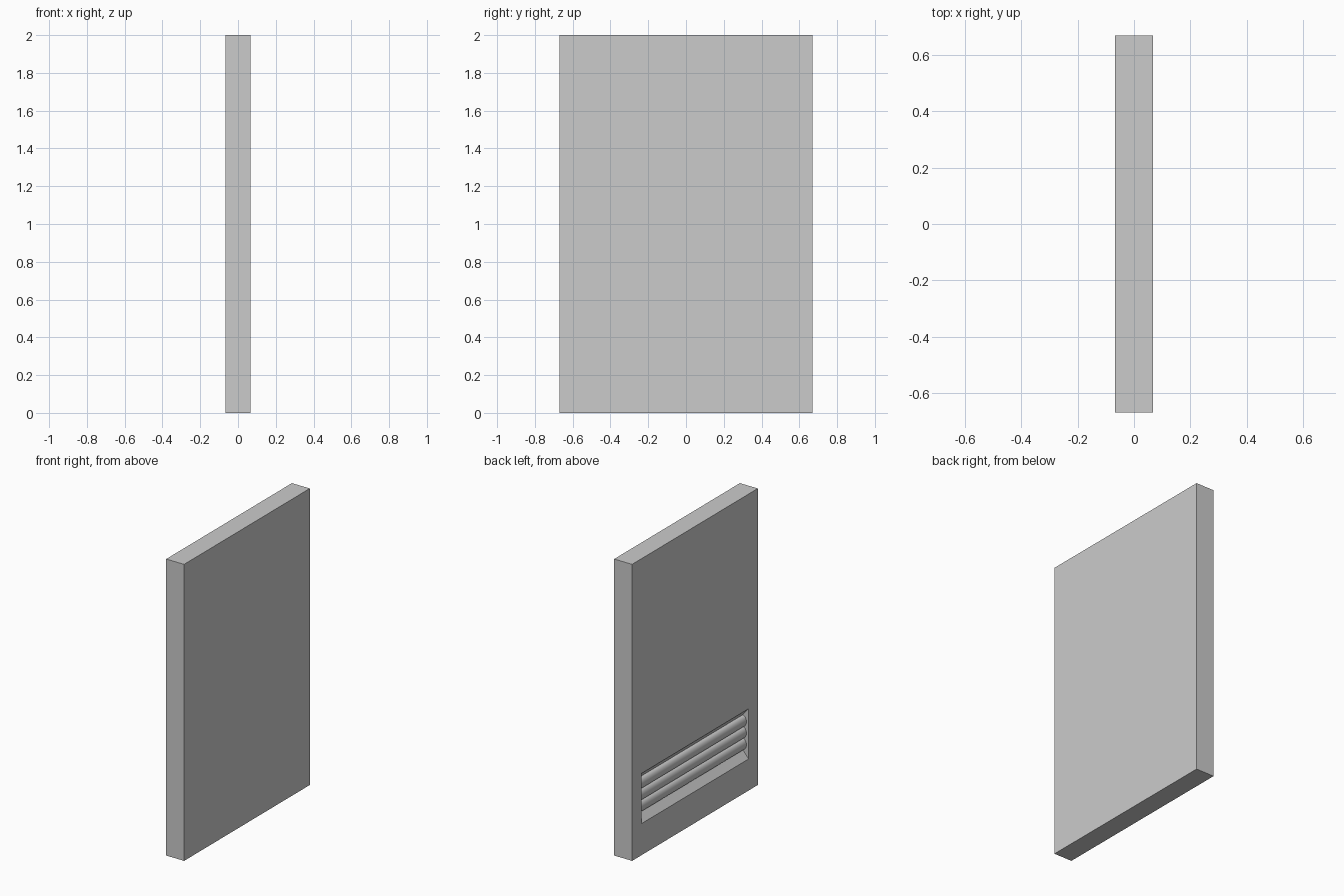
import bpy, bmesh, math

if "Cube" in bpy.data.objects:
    bpy.data.objects.remove(bpy.data.objects["Cube"])

X, Y, H = 0.067, 0.67, 2.0          # half thickness, half width, height
VENT_Y, Z0, Z1 = 0.571, 0.213, 0.552  # vent opening on the -x face
SLOPE, DEPTH, BULGE = 0.053, 0.044, 0.028
SLATS, STEPS = 3, 12


def extrude_y(name, profile, half):
    """Solid made by sweeping an (x, z) outline along y."""
    bm = bmesh.new()
    face = bm.faces.new([bm.verts.new((x, -half, z)) for x, z in profile])
    out = bmesh.ops.extrude_face_region(bm, geom=[face])
    verts = [g for g in out["geom"] if isinstance(g, bmesh.types.BMVert)]
    bmesh.ops.translate(bm, verts=verts, vec=(0, 2 * half, 0))
    bmesh.ops.recalc_face_normals(bm, faces=bm.faces)
    mesh = bpy.data.meshes.new(name)
    bm.to_mesh(mesh)
    bm.free()
    obj = bpy.data.objects.new(name, mesh)
    bpy.context.collection.objects.link(obj)
    return obj


# Plain slab
panel = extrude_y("vented_panel", [(-X, 0), (X, 0), (X, H), (-X, H)], Y)

# Vent recess outline: sloped sill, three rounded slats, sloped head
back, low, high = -X + DEPTH, Z0 + SLOPE, Z1 - SLOPE
r = (high - low) / SLATS / 2
outline = [(-X - 0.05, Z0), (-X, Z0), (back, low)]
for i in range(SLATS):
    zc = low + r * (2 * i + 1)
    for k in range(1, STEPS + 1):
        a = math.pi * k / STEPS
        outline.append((back - BULGE * math.sin(a), zc - r * math.cos(a)))
outline += [(-X, Z1), (-X - 0.05, Z1)]
cutter = extrude_y("vent_cutter", outline, VENT_Y)
cutter.hide_render = True

# Carve the vent and tidy up
cut = panel.modifiers.new("vent", 'BOOLEAN')
cut.operation = 'DIFFERENCE'
cut.solver = 'EXACT'
cut.object = cutter
bpy.context.view_layer.objects.active = panel
panel.select_set(True)
bpy.ops.object.modifier_apply(modifier=cut.name)
bpy.data.objects.remove(cutter, do_unlink=True)
bpy.ops.object.shade_smooth_by_angle(angle=math.radians(30))
